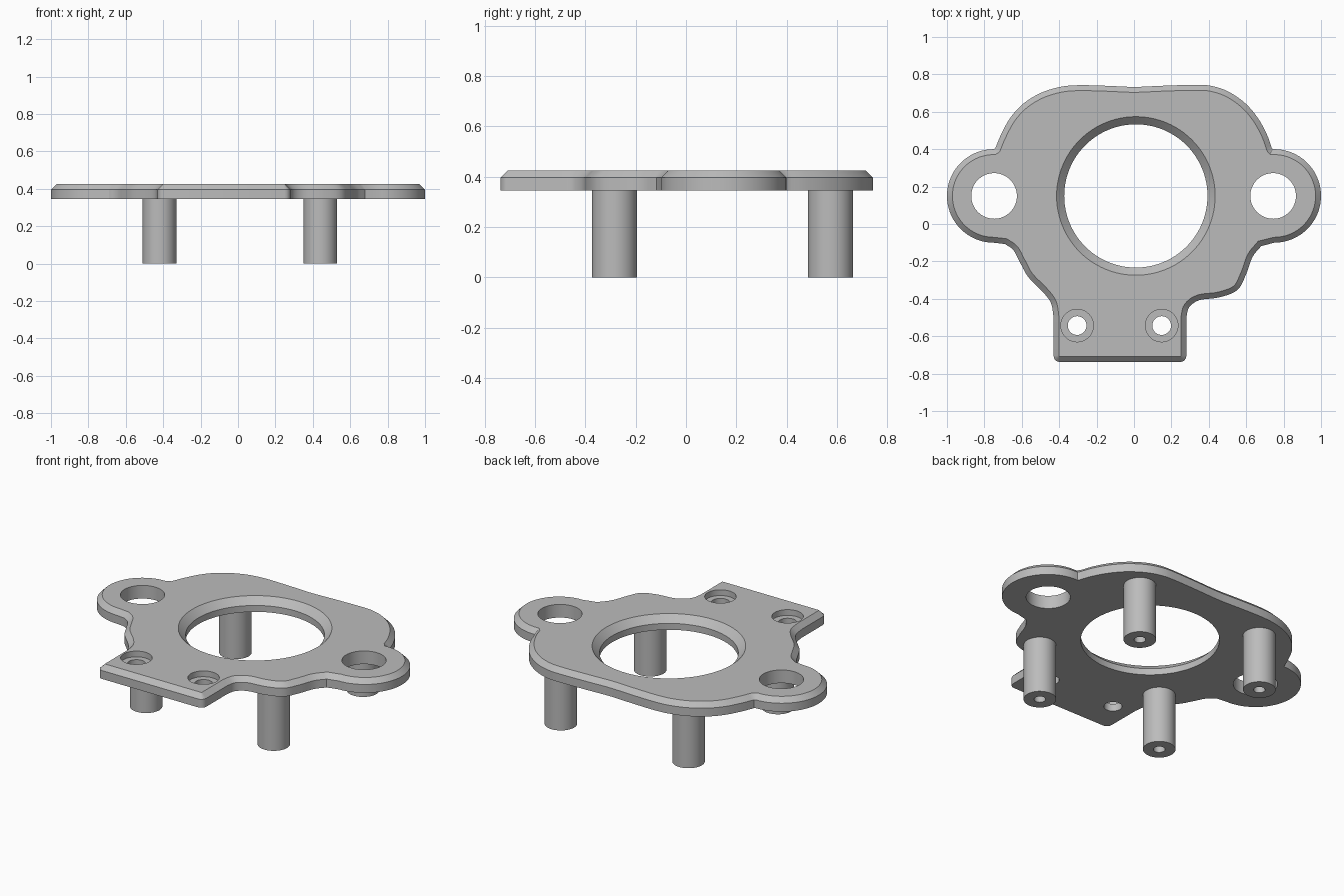
import bpy, bmesh, math
from mathutils import Vector

if "Cube" in bpy.data.objects:
    bpy.data.objects.remove(bpy.data.objects["Cube"], do_unlink=True)

BOTTOM, TOP, BEVEL = 0.345, 0.425, 0.029

grey = bpy.data.materials.new("plain grey")
grey.use_nodes = True
grey.diffuse_color = (0.5, 0.5, 0.5, 1)
grey.node_tree.nodes["Principled BSDF"].inputs["Base Color"].default_value = (0.5, 0.5, 0.5, 1)


def arc(cx, cy, r, start, end, n):
    """Points on an arc, both ends included (degrees)."""
    return [Vector((cx + r * math.cos(math.radians(start + (end - start) * i / n)),
                    cy + r * math.sin(math.radians(start + (end - start) * i / n))))
            for i in range(n + 1)]


def circle(cx, cy, r, n=64):
    return arc(cx, cy, r, 0, 360, n)[:-1]


def spline(points, steps=5):
    """Smooth curve through the points."""
    p = [Vector(q) for q in points]
    p = [2 * p[0] - p[1]] + p + [2 * p[-1] - p[-2]]
    out = []
    for a, b, c, d in zip(p, p[1:], p[2:], p[3:]):
        for i in range(steps):
            t = i / steps
            out.append(0.5 * (2 * b + (c - a) * t + (2 * a - 5 * b + 4 * c - d) * t ** 2
                              + (3 * b - a - 3 * c + d) * t ** 3))
    return out + [p[-2]]


def inset(points, dist):
    """Move a counter-clockwise outline inward with mitred corners."""
    out = []
    for i, p in enumerate(points):
        u = (p - points[i - 1]).normalized()
        v = (points[(i + 1) % len(points)] - p).normalized()
        m, n = Vector((-u.y, u.x)), Vector((-v.y, v.x))
        out.append(p + (m + n) * dist / (1 + m.dot(n)))
    return out


def walls(bm, rings):
    """Join stacked (outline, z) rings; return first and last edge loops."""
    loops = [[bm.verts.new((p.x, p.y, z)) for p in pts] for pts, z in rings]
    for a, b in zip(loops, loops[1:]):
        for i in range(len(a)):
            bm.faces.new((a[i - 1], a[i], b[i], b[i - 1]))
    return [[bm.edges.get((l[i - 1], l[i])) for i in range(len(l))]
            for l in (loops[0], loops[-1])]


def finish(bm, name):
    bmesh.ops.recalc_face_normals(bm, faces=bm.faces[:])
    mesh = bpy.data.meshes.new(name)
    bm.to_mesh(mesh)
    bm.free()
    mesh.materials.append(grey)
    obj = bpy.data.objects.new(name, mesh)
    bpy.context.collection.objects.link(obj)
    bpy.ops.object.select_all(action='DESELECT')
    obj.select_set(True)
    bpy.context.view_layer.objects.active = obj
    bpy.ops.object.shade_smooth_by_angle(angle=math.radians(25))


# Plate outline: tab, right flank, right ear, crown, left ear, left flank
outline = arc(-0.397, -0.705, 0.033, 180, 270, 4) + arc(0.247, -0.705, 0.033, 270, 360, 4)
outline += spline([(0.28, -0.5), (0.295, -0.445), (0.35, -0.407), (0.457, -0.392),
                   (0.553, -0.353), (0.6, -0.267), (0.634, -0.176), (0.68, -0.118)])
outline += arc(0.75, 0.15, 0.25, -90, 92, 36)
outline += spline([(0.737, 0.405), (0.71, 0.48), (0.66, 0.57), (0.59, 0.65), (0.5, 0.71),
                   (0.41, 0.739), (0.32, 0.744), (0.15, 0.739), (0, 0.733), (-0.15, 0.739),
                   (-0.3, 0.742), (-0.4, 0.732), (-0.5, 0.7), (-0.59, 0.645),
                   (-0.66, 0.57), (-0.71, 0.48), (-0.742, 0.405)])
outline += arc(-0.75, 0.15, 0.25, 90, 270, 36)
outline += spline([(-0.69, -0.107), (-0.645, -0.14), (-0.607, -0.21), (-0.565, -0.284),
                   (-0.485, -0.366), (-0.443, -0.425), (-0.43, -0.5)])

# Plate with all of its holes
bm = bmesh.new()
contours = [[(outline, BOTTOM), (outline, TOP - BEVEL), (inset(outline, BEVEL), TOP)]]
bore, mouth = circle(0.01, 0.15, 0.383, 96), circle(0.01, 0.15, 0.424, 96)
contours.append([(bore, BOTTOM), (bore, TOP - 0.041), (mouth, TOP)])
for x in (-0.748, 0.744):
    hole = circle(x, 0.15, 0.122)
    contours.append([(hole, BOTTOM), (hole, TOP)])
for x in (-0.304, 0.148):
    hole, sink = circle(x, -0.543, 0.05, 48), circle(x, -0.543, 0.087, 48)
    contours.append([(hole, BOTTOM), (hole, TOP - 0.035), (sink, TOP - 0.035), (sink, TOP)])
lower, upper = [], []
for rings in contours:
    first, last = walls(bm, rings)
    lower += first
    upper += last
for edges, direction in ((lower, -1), (upper, 1)):
    bmesh.ops.triangle_fill(bm, edges=edges, use_beauty=True, normal=(0, 0, direction))
finish(bm, "mounting_plate")

# Four standoff posts, each with a blind screw hole
for x, side in ((-0.42, "right"), (0.44, "left")):
    for y, end in ((-0.284, "front"), (0.575, "back")):
        bm = bmesh.new()
        body, hole = circle(x, y, 0.09, 48), circle(x, y, 0.032, 48)
        ends = walls(bm, [(body, BOTTOM), (body, 0), (hole, 0), (hole, 0.24)])
        for edges in ends:
            bmesh.ops.edgeloop_fill(bm, edges=edges)
        finish(bm, f"{end}_{side}_post")
